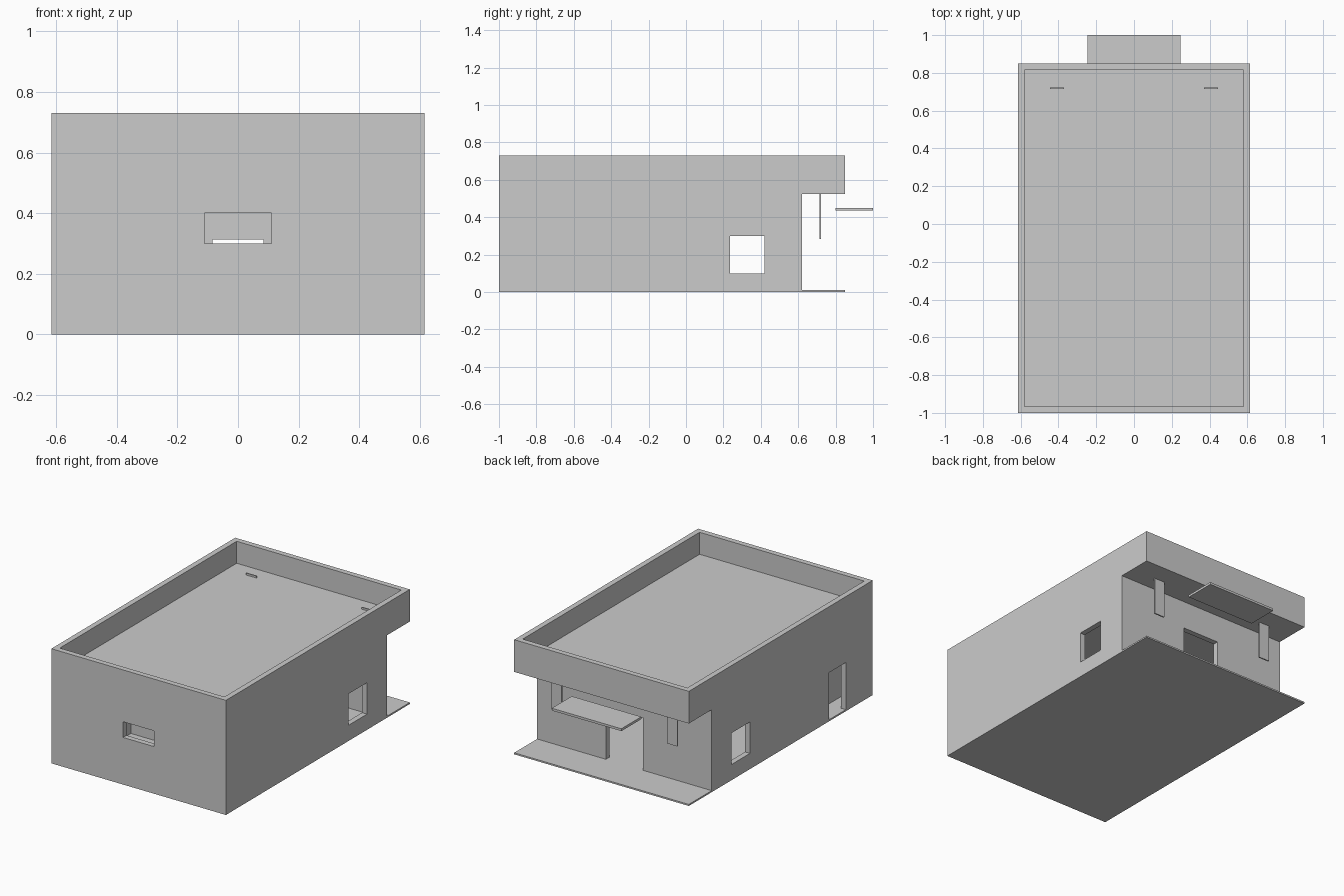
import bpy, bmesh

if "Cube" in bpy.data.objects:
    bpy.data.objects.remove(bpy.data.objects["Cube"])

W = 0.615      # half width of the building
T = 0.035      # wall thickness
FLOOR = 0.01   # floor top
CEIL = 0.525   # ceiling underside


def prism(name, profile, x0, x1):
    """Extrude a (y, z) profile along x."""
    bm = bmesh.new()
    face = bm.faces.new([bm.verts.new((x0, y, z)) for y, z in profile])
    ext = bmesh.ops.extrude_face_region(bm, geom=[face])
    moved = [v for v in ext["geom"] if isinstance(v, bmesh.types.BMVert)]
    bmesh.ops.translate(bm, verts=moved, vec=(x1 - x0, 0, 0))
    bmesh.ops.recalc_face_normals(bm, faces=bm.faces)
    mesh = bpy.data.meshes.new(name)
    bm.to_mesh(mesh)
    bm.free()
    obj = bpy.data.objects.new(name, mesh)
    bpy.context.collection.objects.link(obj)
    return obj


def box(name, x0, x1, y0, y1, z0, z1):
    return prism(name, [(y0, z0), (y1, z0), (y1, z1), (y0, z1)], x0, x1)


def cut(obj, *bounds):
    """Subtract a box from an object."""
    cutter = box("cutter", *bounds)
    cutter.hide_render = True
    mod = obj.modifiers.new("opening", "BOOLEAN")
    mod.operation = "DIFFERENCE"
    mod.solver = "EXACT"
    mod.object = cutter
    bpy.context.view_layer.objects.active = obj
    bpy.ops.object.modifier_apply(modifier=mod.name)
    bpy.data.objects.remove(cutter)


# Walls and flat roof with an overhang above the porch
shell = prism("building_shell", [(-1, FLOOR), (0.62, FLOOR), (0.62, CEIL),
                                 (0.85, CEIL), (0.85, 0.73), (-1, 0.73)], -W, W)
cut(shell, -W + T, W - T, -1 + T, 0.62 - T, -0.1, CEIL)       # rooms
cut(shell, -W + T, W - T, -1 + T, 0.85 - T, 0.59, 0.9)        # roof recess
cut(shell, -0.11, 0.11, -1.1, -0.9, 0.30, 0.40)               # front window
cut(shell, -0.13, 0.13, 0.55, 0.70, -0.1, 0.345)              # porch door
cut(shell, -0.7, -0.5, -0.73, -0.56, -0.1, 0.31)              # side door
for s in (-1, 1):                                             # side windows
    xs = sorted((s * 0.5, s * 0.7))
    cut(shell, *xs, 0.235, 0.42, 0.10, 0.30)

# Floor slab reaching out under the porch
box("floor_slab", -W, W, -1, 0.85, 0, FLOOR)

# Inner partitions
partition = box("cross_partition", -W + T, W - T, -0.42, -0.385, FLOOR, CEIL)
cut(partition, -0.085, 0.085, -0.5, -0.3, -0.1, 0.313)
box("side_partition", -0.49, -0.46, -1 + T, -0.42, FLOOR, CEIL)

# Canopy over the porch door
box("canopy", -0.245, 0.245, 0.80, 1.0, 0.435, 0.45)

# Hanging panels that pierce the roof slightly
for side, x in (("left", -0.408), ("right", 0.408)):
    box("hanging_panel_" + side, x - 0.037, x + 0.037, 0.715, 0.723, 0.285, 0.602)
